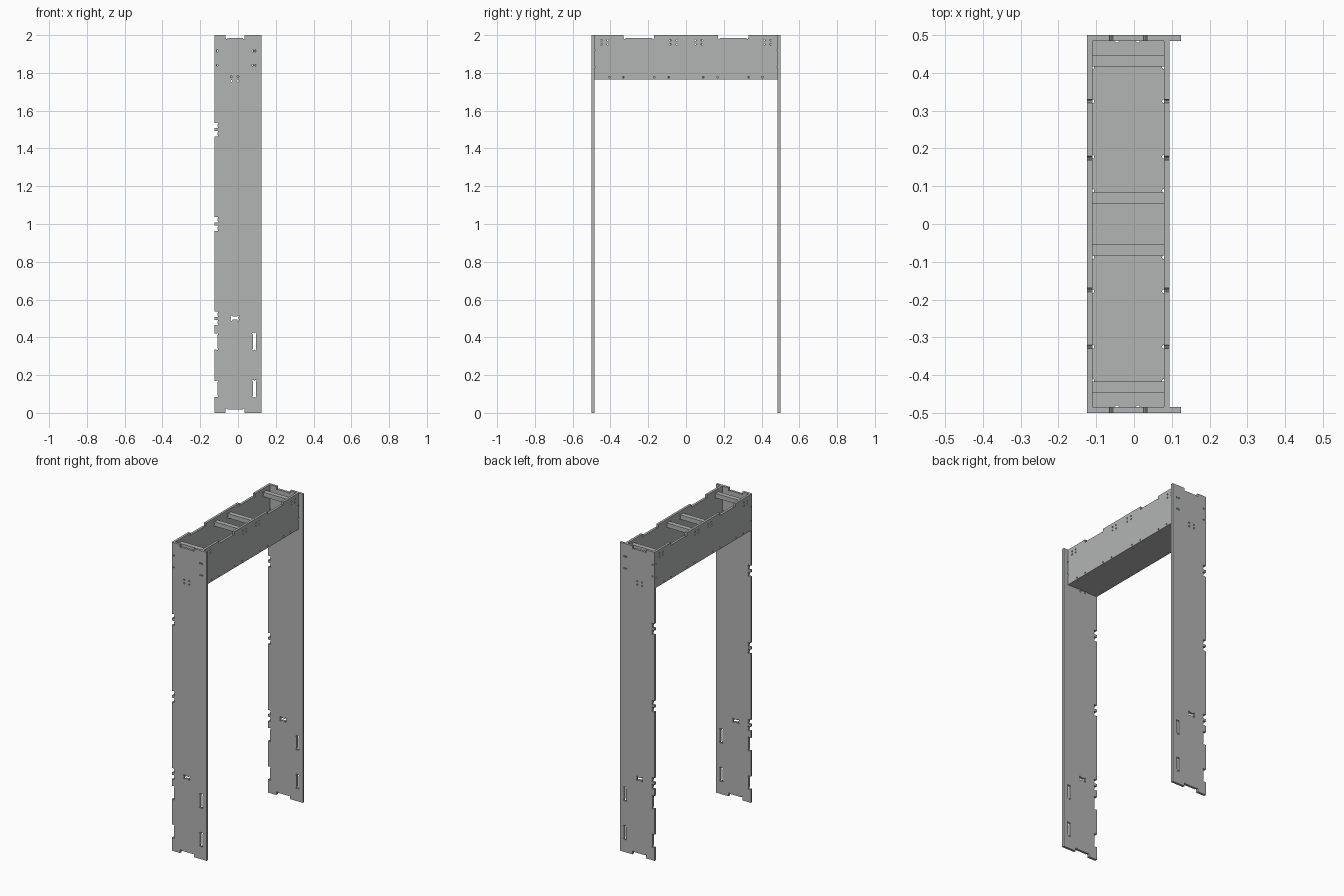
import bpy
import bmesh
from mathutils import Matrix, Vector

cube = bpy.data.objects.get("Cube")
if cube:
    bpy.data.objects.remove(cube, do_unlink=True)

GREY = (0.45, 0.457, 0.457, 1)
mat = bpy.data.materials.new("board grey")
mat.use_nodes = True
mat.diffuse_color = GREY
mat.node_tree.nodes["Principled BSDF"].inputs["Base Color"].default_value = GREY

T = 0.015          # board thickness
BASE = 1.765       # underside of the top box
X0, X1 = -0.125, 0.094
R = 0.005          # corner relief radius


def add_box(bm, lo, hi):
    lo, hi = Vector(lo), Vector(hi)
    size = hi - lo
    m = Matrix.Translation((lo + hi) / 2) @ Matrix.Diagonal((*size, 1))
    bmesh.ops.create_cube(bm, size=1, matrix=m)


def make(name, bm):
    mesh = bpy.data.meshes.new(name)
    bm.to_mesh(mesh)
    bm.free()
    mesh.materials.append(mat)
    ob = bpy.data.objects.new(name, mesh)
    bpy.context.collection.objects.link(ob)
    return ob


def board(name, width, height, rects=(), holes=()):
    """Flat board drawn in (u, v) and T thick, with cut-outs and round holes."""
    bm = bmesh.new()
    add_box(bm, (width[0], height[0], 0), (width[1], height[1], T))
    ob = make(name, bm)
    cut = bmesh.new()
    for u0, u1, v0, v1 in rects:
        add_box(cut, (u0, v0, -T), (u1, v1, 2 * T))
    for u, v in holes:
        bmesh.ops.create_cone(cut, cap_ends=True, segments=10, radius1=R, radius2=R,
                              depth=5 * T, matrix=Matrix.Translation((u, v, 0)))
    cutter = make(name + "_cutter", cut)
    mod = ob.modifiers.new("cutouts", "BOOLEAN")
    mod.operation, mod.solver, mod.use_self = "DIFFERENCE", "EXACT", True
    mod.object = cutter
    deps = bpy.context.evaluated_depsgraph_get()
    mesh = bpy.data.meshes.new_from_object(ob.evaluated_get(deps))
    ob.modifiers.clear()
    ob.data = mesh
    bpy.data.objects.remove(cutter, do_unlink=True)
    return ob


def corners(us, vs):
    return [(u, v) for u in us for v in vs]


# Upright side boards: u is x, v is z
rects = [(-0.065, 0.035, 1.984, 2.1), (-0.065, 0.035, -0.1, 0.018)]
holes = corners((-0.06, 0.03), (1.984, 0.018))
for z in (0.5, 1.0, 1.5):                       # paired edge notches
    for s in (-1, 1):
        a, b = sorted((z + s * 0.008, z + s * 0.036))
        rects.append((-0.2, -0.109, a, b))
        holes += corners((-0.110,), (a + 0.004, b - 0.004))
for z in (0.085, 0.335):                        # edge notch and long slot
    rects += [(-0.2, -0.109, z, z + 0.085), (0.079, 0.094, z, z + 0.085)]
    holes += corners((-0.110,), (z + 0.003, z + 0.082))
    holes += corners((0.080, 0.093), (z, z + 0.085))
rects.append((-0.037, 0.003, 0.494, 0.510))     # short cross slot
holes += corners((-0.035, 0.001), (0.492, 0.512))
holes += corners((-0.035, 0.0), (1.757, 1.780))  # joint reliefs
holes += corners((-0.110, 0.079, 0.093), (1.840, 1.916))

for name, y in (("front_upright", -0.5 + T), ("back_upright", 0.5)):
    ob = board(name, (-0.125, 0.125), (0, 2), rects, holes)
    ob.data.transform(Matrix.Translation((0, y, 0)) @ Matrix.Rotation(1.5707963, 4, "X"))

# Long boards of the top box: u is y, v is z
INNER = 0.5 - T
rects = [(s * 0.25 - 0.08, s * 0.25 + 0.08, 1.984, 2.1) for s in (-1, 1)]
holes = []
for s in (-1, 1):
    holes += corners((s * 0.17 + s * 0.005, s * 0.325), (1.984,))
    holes += corners([s * y for y in (0.092, 0.168, 0.332, 0.405)], (1.777,))
    for y in (0.067, 0.432):                    # brace joint reliefs
        holes += corners((s * y - 0.017, s * y + 0.017), (1.952, 1.973))
    holes += corners((s * INNER,), (1.83, 1.92))
stand = Matrix(((0, 0, 1, 0), (1, 0, 0, 0), (0, 1, 0, 0), (0, 0, 0, 1)))
for name, x in (("left_beam_board", X1 - T), ("right_beam_board", X0)):
    ob = board(name, (-INNER, INNER), (BASE, 2), rects, holes)
    ob.data.transform(Matrix.Translation((x, 0, 0)) @ stand)

# Floor of the top box, with reliefs beside its tabs
xa, xb = X0 + T, X1 - T
holes = corners((xa, xb), [s * y for s in (-1, 1) for y in (0.088, 0.178, 0.325, 0.415)])
holes += corners((-0.045, 0.01), (-INNER, INNER))
floor = board("box_floor", (xa, xb), (-INNER, INNER), (), holes)
floor.data.transform(Matrix.Translation((0, 0, BASE)))

# Cross braces inside the box
for name, y in (("front_end", -0.432), ("front_middle", -0.069),
                ("back_middle", 0.069), ("back_end", 0.432)):
    bm = bmesh.new()
    add_box(bm, (xa, y - 0.015, 1.948), (xb, y + 0.015, 1.977))
    make(name + "_brace", bm)
